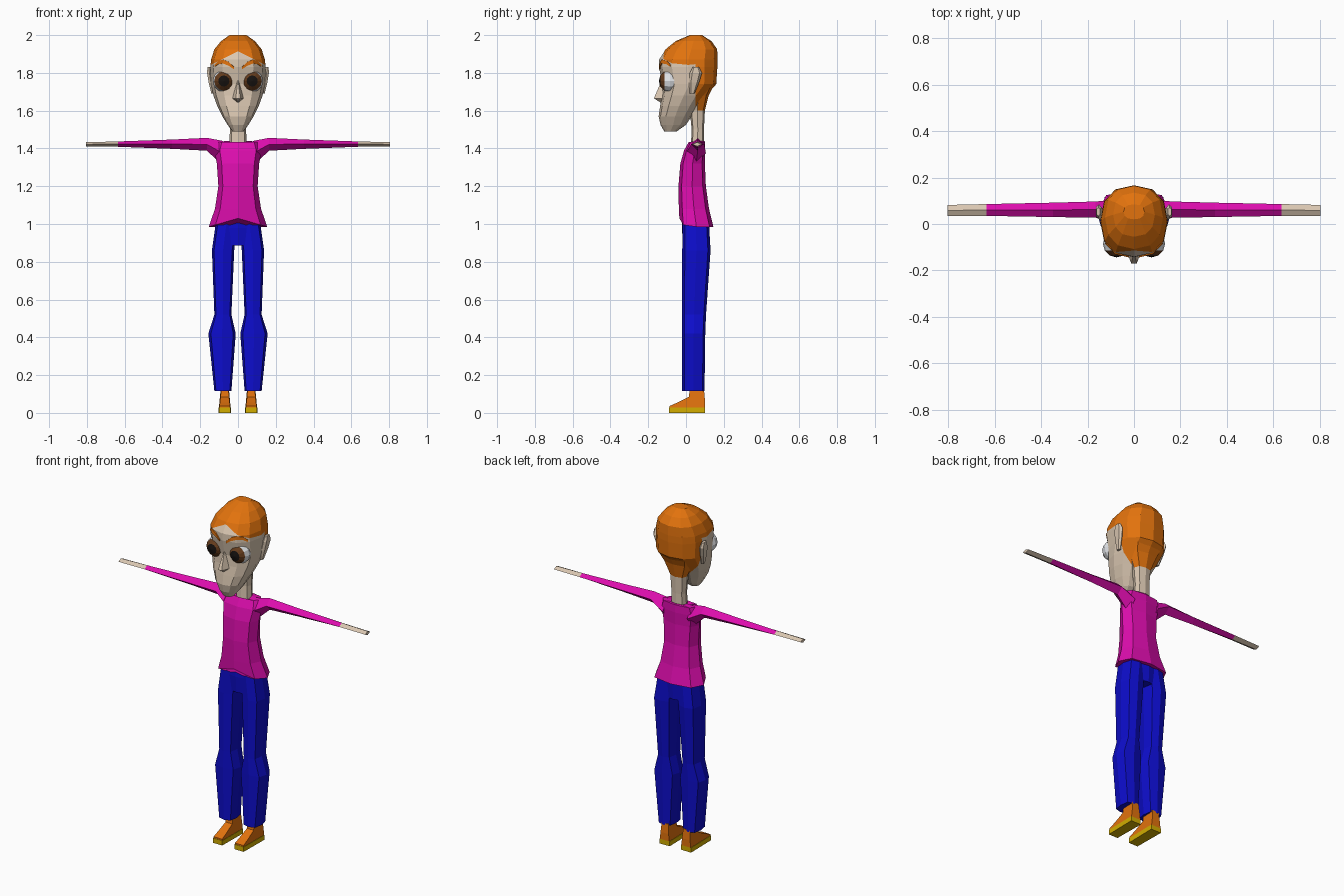
import bpy, bmesh, math
from mathutils import Vector
from mathutils.bvhtree import BVHTree

if "Cube" in bpy.data.objects:
    bpy.data.objects.remove(bpy.data.objects["Cube"])


def mat(name, r, g, b):
    m = bpy.data.materials.new(name)
    m.diffuse_color = (r, g, b, 1)
    m.use_nodes = True
    m.node_tree.nodes["Principled BSDF"].inputs["Base Color"].default_value = m.diffuse_color
    return m


SKIN = mat("skin", 0.70, 0.57, 0.44)
ORANGE = mat("orange", 0.76, 0.17, 0.004)
PINK = mat("magenta", 0.72, 0.004, 0.42)
BLUE = mat("blue", 0.004, 0.004, 0.60)
YELLOW = mat("yellow", 0.65, 0.42, 0.0)
WHITE = mat("white", 0.75, 0.77, 0.80)
BROWN = mat("brown", 0.13, 0.045, 0.012)
BLACK = mat("black", 0.008, 0.006, 0.005)


def finish(bm, name, mats, mirror=False, rule=None):
    bmesh.ops.recalc_face_normals(bm, faces=bm.faces)
    if rule:
        for f in bm.faces:
            f.material_index = rule(f.calc_center_median())
    me = bpy.data.meshes.new(name)
    bm.to_mesh(me)
    bm.free()
    ob = bpy.data.objects.new(name, me)
    bpy.context.collection.objects.link(ob)
    for m in mats:
        me.materials.append(m)
    if mirror:
        ob.modifiers.new("mirror", 'MIRROR')
    return ob


def ring(z, x0, x1, y0, y1, n=8, p=0.75):
    """Rounded-box cross-section at height z, first point at the front."""
    pts = []
    for i in range(n):
        a = 2 * math.pi * i / n
        s, c = math.sin(a), math.cos(a)
        s = math.copysign(abs(s) ** p, s) if abs(s) > 1e-6 else 0
        c = math.copysign(abs(c) ** p, c) if abs(c) > 1e-6 else 0
        pts.append(Vector(((x0 + x1) / 2 + s * (x1 - x0) / 2,
                           (y0 + y1) / 2 - c * (y1 - y0) / 2, z)))
    return pts


def loft(rings):
    bm = bmesh.new()
    rows = [[bm.verts.new(p) for p in r] for r in rings]
    n = len(rows[0])
    for a, b in zip(rows, rows[1:]):
        for i in range(n):
            bm.faces.new((a[i], a[(i + 1) % n], b[(i + 1) % n], b[i]))
    bm.faces.new(rows[0])
    bm.faces.new(rows[-1])
    return bm


def body(stations, n=8, p=0.75):
    return loft([ring(z, -w, w, y0, y1, n, p) for z, w, y0, y1 in stations])


def cut(bm, co, no, clear=False):
    bmesh.ops.bisect_plane(bm, geom=bm.verts[:] + bm.edges[:] + bm.faces[:],
                           plane_co=co, plane_no=no, clear_inner=clear)


# Head: half loft, hairline cut in, then mirrored
bm = body([(1.49, 0.030, -0.115, -0.05), (1.525, 0.055, -0.135, 0.00),
           (1.57, 0.083, -0.145, 0.03), (1.625, 0.110, -0.137, 0.065),
           (1.68, 0.130, -0.128, 0.105), (1.74, 0.143, -0.125, 0.160),
           (1.83, 0.146, -0.143, 0.166), (1.87, 0.143, -0.142, 0.167),
           (1.925, 0.125, -0.108, 0.165), (1.968, 0.090, -0.055, 0.135),
           (2.0, 0.045, 0.02, 0.085)], 12, 0.85)
head_tree = BVHTree.FromBMesh(bm)
cut(bm, (0, 0, 0), (1, 0, 0), True)
cut(bm, (0, 0, 1.915), (0.5, 0, 1))
cut(bm, (0, 0.05, 0), (0, 1, 0))


def hair_rule(c):
    top = c.z > 1.915 - 0.5 * abs(c.x)
    back = c.y > 0.05 and c.z > 1.60 + 0.8 * max(0, abs(c.x) - 0.03)
    return int(top or back)


for f in [f for f in bm.faces if all(abs(v.co.x) < 1e-5 for v in f.verts)]:
    bm.faces.remove(f)
finish(bm, "head", [SKIN, ORANGE], True, hair_rule)

# Neck with hair on the nape
finish(body([(1.40, 0.046, 0.025, 0.095), (1.50, 0.043, 0.03, 0.095),
             (1.60, 0.050, 0.02, 0.10), (1.68, 0.085, 0.01, 0.120),
             (1.74, 0.11, 0.02, 0.150)]),
       "neck", [SKIN, ORANGE], rule=lambda c: int(c.z > 1.6 and c.y > 0.065))

# Nose: wedge
bm = bmesh.new()
v = [bm.verts.new(p) for p in ((0, -0.125, 1.77), (-0.03, -0.122, 1.665), (0.03, -0.122, 1.665),
                               (-0.012, -0.170, 1.665), (0.012, -0.170, 1.665),
                               (0, -0.130, 1.64))]
for q in ((0, 1, 3), (0, 3, 4), (0, 4, 2), (1, 5, 3), (3, 5, 4), (4, 5, 2), (0, 2, 5, 1)):
    bm.faces.new([v[i] for i in q])
finish(bm, "nose", [SKIN])

# Ears: tilted tapered plates
finish(loft([ring(1.69, 0.125, 0.142, 0.02, 0.045, 6), ring(1.75, 0.13, 0.157, 0.015, 0.07, 6),
             ring(1.80, 0.138, 0.165, 0.02, 0.085, 6), ring(1.83, 0.145, 0.163, 0.035, 0.07, 6)]),
       "ear", [SKIN], True)

# Eyes: ball with iris and pupil bands facing forward
bm = bmesh.new()
bmesh.ops.create_uvsphere(bm, u_segments=12, v_segments=6, radius=0.059)
for w in bm.verts:
    x, y, z = w.co
    w.co = (x + 0.075, -z - 0.085, y + 0.757)
    w.co.z += 1.0


def eye_rule(c):
    return 2 if c.y < -0.137 else 1 if c.y < -0.115 else 0


finish(bm, "eye", [WHITE, BROWN, BLACK], True, eye_rule)

# Eyebrows: strips laid on the forehead
bm = bmesh.new()
rows = []
for x, z, h in ((0.022, 1.825, 0.006), (0.05, 1.848, 0.010), (0.08, 1.860, 0.010),
                (0.105, 1.855, 0.009), (0.125, 1.838, 0.005)):
    pair = []
    for s in (-1, 1):
        hit = head_tree.ray_cast(Vector((x, -1, z + s * h)), Vector((0, 1, 0)))[0]
        pair.append(bm.verts.new((x, hit.y - 0.006, z + s * h)))
    rows.append(pair)
for a, b in zip(rows, rows[1:]):
    bm.faces.new((a[0], b[0], b[1], a[1]))
brow = finish(bm, "eyebrow", [ORANGE], True)
brow.modifiers.new("thickness", 'SOLIDIFY').thickness = 0.008

# Shirt with flared hem arched at the front
bm = body([(0.985, 0.155, -0.035, 0.145), (1.08, 0.122, -0.038, 0.122),
           (1.20, 0.104, -0.040, 0.105), (1.32, 0.112, -0.030, 0.100),
           (1.39, 0.125, -0.010, 0.102), (1.435, 0.110, 0.015, 0.100),
           (1.44, 0.050, 0.022, 0.098)])
for w in bm.verts:
    if w.co.z < 1.0 and w.co.y < 0.05:
        w.co.z += 0.045 * (1 - abs(w.co.x) / 0.155)
    if w.co.z > 1.437 and w.co.y < 0.05:
        w.co.z -= 0.02
finish(bm, "shirt", [PINK])


# Arms: diamond sections running outward
def diamond(x, z0, z1, y0, y1):
    ym, zm = (y0 + y1) / 2, (z0 + z1) / 2
    return [Vector(p) for p in ((x, y0, zm), (x, ym, z1), (x, y1, zm), (x, ym, z0))]


wrist = (0.635, 1.409, 1.437, 0.035, 0.086)
finish(loft([diamond(*s) for s in ((0.08, 1.31, 1.44, 0.0, 0.105), (0.165, 1.388, 1.456, 0.027, 0.097),
                                   (0.35, 1.398, 1.447, 0.03, 0.092), wrist)]),
       "sleeve", [PINK], True)
finish(loft([diamond(*wrist), diamond(0.805, 1.411, 1.433, 0.035, 0.082)]), "hand", [SKIN], True)

# Trousers: hips and legs
finish(body([(0.885, 0.10, -0.015, 0.122), (0.98, 0.118, -0.022, 0.125), (1.05, 0.10, -0.02, 0.10)]),
       "hips", [BLUE])
finish(loft([ring(*s, p=0.6) for s in ((1.0, 0.005, 0.118, -0.018, 0.122), (0.86, 0.02, 0.138, -0.02, 0.130),
                                       (0.52, 0.035, 0.125, -0.02, 0.106), (0.42, 0.012, 0.157, -0.02, 0.102),
                                       (0.115, 0.035, 0.125, -0.02, 0.098))]),
       "trouser_leg", [BLUE], True)


# Shoes: side profiles extruded across the foot
def extrude_profile(name, pts, color):
    rings = [[Vector((0.07 + s * hw, y, z)) for y, z, hw in pts] for s in (-1, 1)]
    finish(loft(rings), name, [color], True)


extrude_profile("sole", [(-0.09, 0, 0.030), (0.10, 0, 0.033), (0.10, 0.028, 0.033), (-0.09, 0.028, 0.030)], YELLOW)
extrude_profile("shoe", [(-0.088, 0.028, 0.028), (0.10, 0.028, 0.031), (0.10, 0.07, 0.026), (0.095, 0.125, 0.022),
                         (0.02, 0.125, 0.020), (0.015, 0.085, 0.022), (-0.045, 0.055, 0.026),
                         (-0.088, 0.036, 0.028)], ORANGE)
